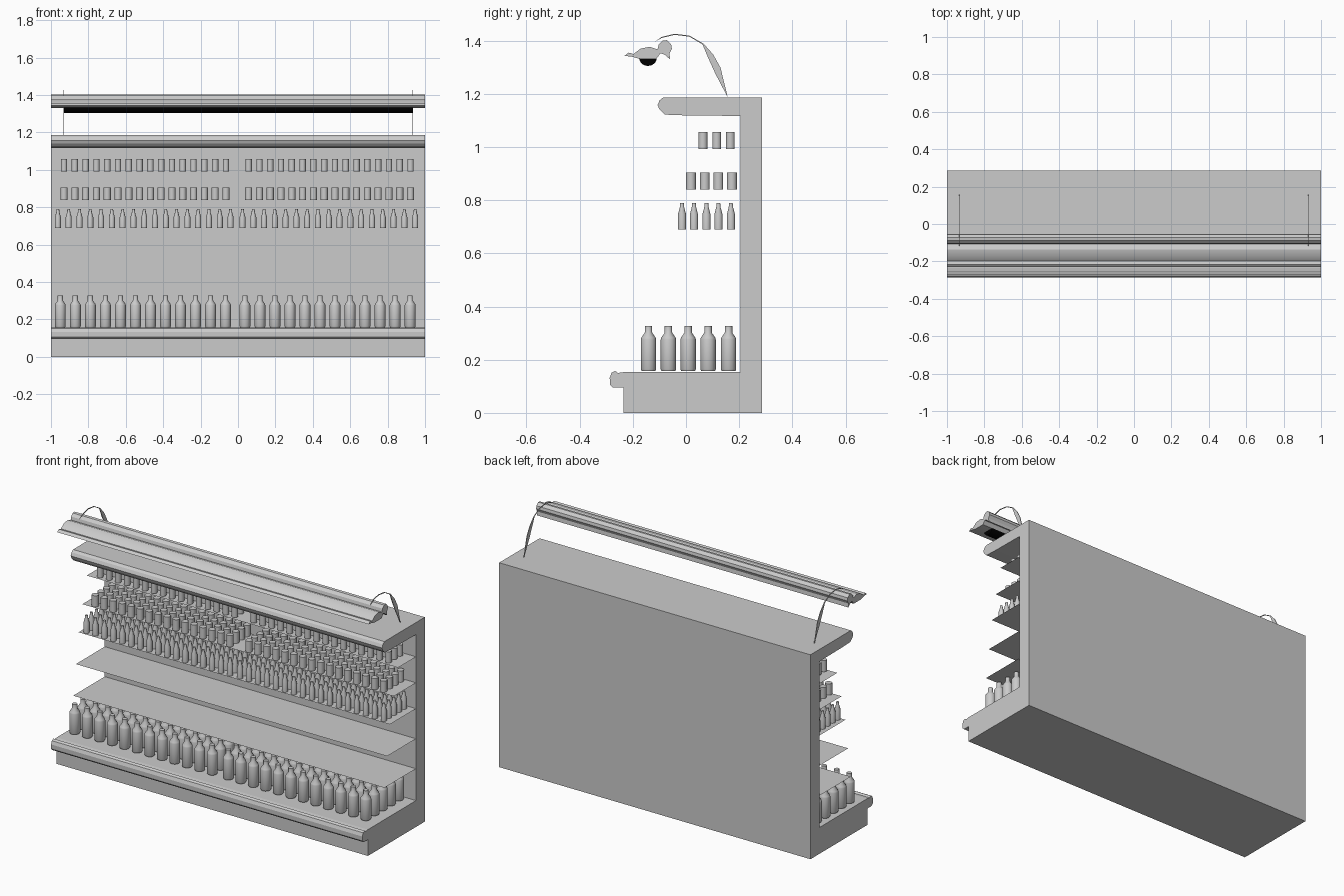
import bpy, bmesh, math

if "Cube" in bpy.data.objects:
    bpy.data.objects.remove(bpy.data.objects["Cube"], do_unlink=True)


def material(name, value):
    m = bpy.data.materials.new(name)
    m.use_nodes = True
    colour = (value, value, value, 1)
    m.diffuse_color = colour
    m.node_tree.nodes["Principled BSDF"].inputs["Base Color"].default_value = colour
    return m


GREY = material("plain grey", 0.6)
BLACK = material("black", 0.0)


def finish(name, bm, mat, angle=None):
    me = bpy.data.meshes.new(name)
    bm.to_mesh(me)
    bm.free()
    me.materials.append(mat)
    ob = bpy.data.objects.new(name, me)
    bpy.context.collection.objects.link(ob)
    if angle:
        bpy.ops.object.select_all(action='DESELECT')
        ob.select_set(True)
        bpy.context.view_layer.objects.active = ob
        bpy.ops.object.shade_smooth_by_angle(angle=math.radians(angle))
    return ob


def extrude(name, profile, x0, x1, mat=GREY, angle=None):
    """Sweep a (y, z) outline along x."""
    bm = bmesh.new()
    a = [bm.verts.new((x0, y, z)) for y, z in profile]
    b = [bm.verts.new((x1, y, z)) for y, z in profile]
    n = len(profile)
    bm.faces.new(a)
    bm.faces.new(b[::-1])
    for i in range(n):
        j = (i + 1) % n
        bm.faces.new((a[i], b[i], b[j], a[j]))
    bmesh.ops.recalc_face_normals(bm, faces=bm.faces)
    return finish(name, bm, mat, angle)


def stock(name, profile, sides, z, starts, count, step, ys):
    """Lathe a (radius, height) outline once per place on the shelf."""
    bm = bmesh.new()
    for start in starts:
        for k in range(count):
            for y in ys:
                rings = []
                for r, h in profile:
                    rings.append([bm.verts.new((
                        start + k * step + r * math.cos(2 * math.pi * i / sides),
                        y + r * math.sin(2 * math.pi * i / sides), z + h))
                        for i in range(sides)])
                for lo, hi in zip(rings, rings[1:]):
                    for i in range(sides):
                        j = (i + 1) % sides
                        bm.faces.new((lo[i], lo[j], hi[j], hi[i]))
                bm.faces.new(rings[0][::-1])
                bm.faces.new(rings[-1])
    return finish(name, bm, GREY, 40)


# Cabinet: base, back wall and overhanging top with a rounded nose
extrude("cabinet_body", [
    (0.286, 0), (0.286, 1.187), (-0.085, 1.187), (-0.099, 1.176),
    (-0.107, 1.158), (-0.1, 1.142), (-0.08, 1.122), (0.0, 1.119),
    (0.205, 1.117), (0.205, 0.153), (-0.236, 0.153), (-0.236, 0)], -1, 1)

# Bumper rail along the front of the base
extrude("front_bumper", [
    (-0.236, 0.095), (-0.275, 0.095), (-0.286, 0.106), (-0.287, 0.132),
    (-0.28, 0.151), (-0.266, 0.158), (-0.256, 0.15), (-0.236, 0.153)], -1, 1)

# Thin shelves, deeper towards the bottom
for i, (z, front) in enumerate([(0.338, -0.085), (0.512, -0.06), (0.687, -0.035),
                                (0.837, 0.0), (0.988, 0.04)]):
    bm = bmesh.new()
    bm.faces.new([bm.verts.new(p) for p in (
        (-1, front, z), (1, front, z), (1, 0.205, z), (-1, 0.205, z))])
    finish(f"shelf_{i + 1}", bm, GREY)

# Stock: large bottles, small bottles and two rows of cans
stock("large_bottles", [(0.026, 0), (0.029, 0.006), (0.029, 0.118), (0.027, 0.125),
                        (0.014, 0.144), (0.014, 0.169)],
      12, 0.158, (-0.95, 0.037), 12, 0.0803, (-0.141, -0.066, 0.008, 0.083, 0.16))
stock("small_bottles", [(0.016, 0), (0.016, 0.058), (0.009, 0.083), (0.007, 0.101)],
      10, 0.689, (-0.963, 0.024), 17, 0.0577, (-0.015, 0.03, 0.077, 0.122, 0.169))
stock("lower_cans", [(0.019, 0), (0.019, 0.065)],
      10, 0.84, (-0.93, 0.057), 16, 0.0577, (0.019, 0.071, 0.122, 0.173))
stock("upper_cans", [(0.017, 0), (0.017, 0.065)],
      10, 0.992, (-0.93, 0.057), 16, 0.0577, (0.064, 0.116, 0.167))

# Lamp canopy with a round rear lobe
extrude("lamp_canopy", [
    (-0.231, 1.343), (-0.216, 1.355), (-0.197, 1.35), (-0.171, 1.37),
    (-0.137, 1.377), (-0.107, 1.367), (-0.103, 1.385), (-0.088, 1.4),
    (-0.072, 1.402), (-0.056, 1.387), (-0.053, 1.37), (-0.062, 1.352),
    (-0.06, 1.33), (-0.08, 1.347), (-0.096, 1.353), (-0.111, 1.332),
    (-0.175, 1.332), (-0.205, 1.34)], -1, 1, GREY, 30)

# Dark half-round tube under the canopy
tube = [(-0.143 + 0.034 * math.cos(math.pi * i / 10),
         1.339 - 0.034 * math.sin(math.pi * i / 10)) for i in range(11)]
extrude("lamp_tube", tube, -0.93, 0.935, BLACK, 30)

# Curved blade arms holding the canopy
arm = [(-0.118, 1.395), (-0.092, 1.414), (-0.043, 1.426), (0.013, 1.419),
       (0.066, 1.389), (0.103, 1.347), (0.13, 1.298), (0.157, 1.187),
       (0.111, 1.275), (0.085, 1.332), (0.062, 1.386), (0.013, 1.415),
       (-0.043, 1.422), (-0.092, 1.41)]
for side, x in (("right", -0.934), ("left", 0.932)):
    extrude(f"{side}_lamp_arm", arm, x - 0.002, x + 0.002)
